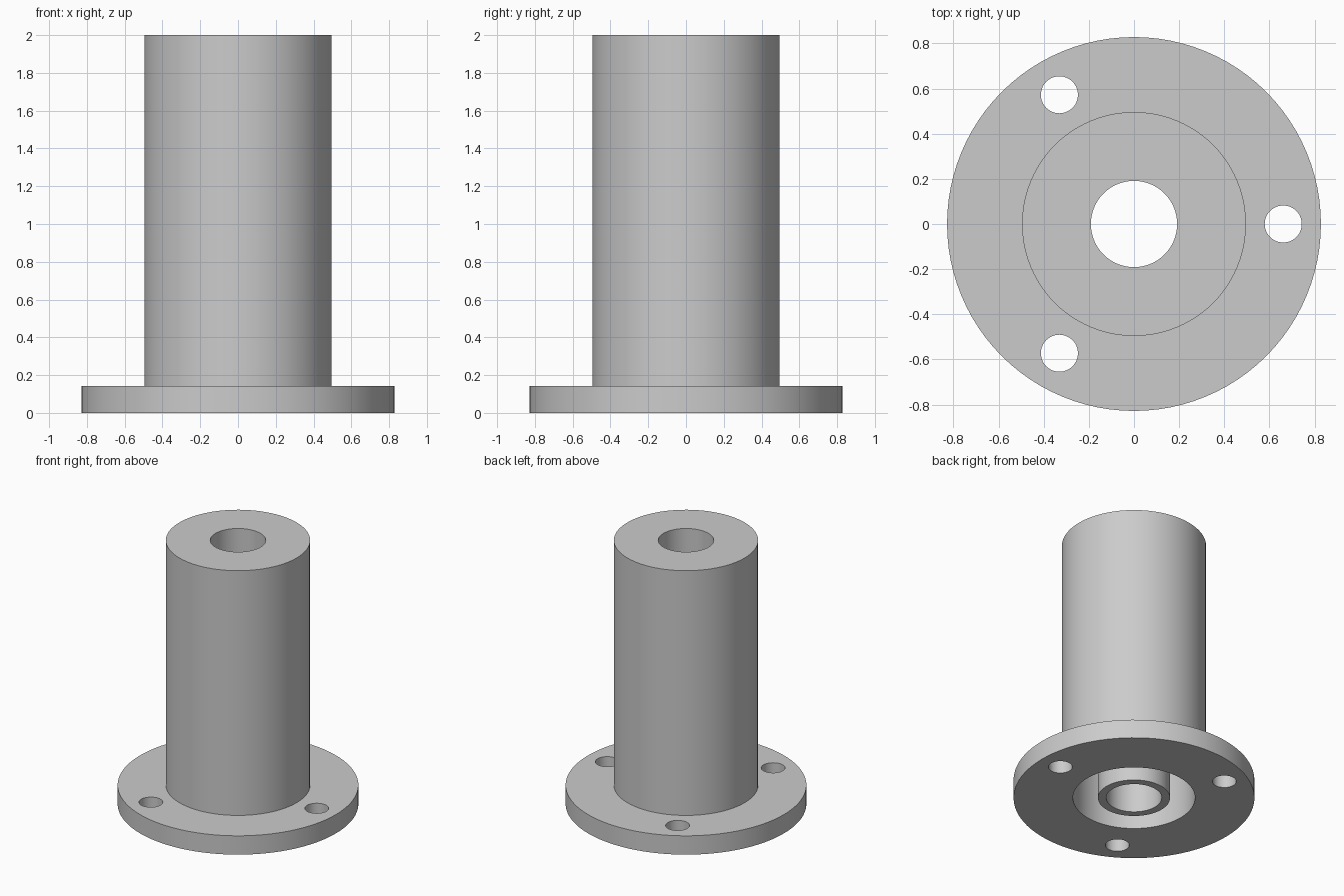
import bpy
import bmesh
import math
from mathutils import Vector

default = bpy.data.objects.get("Cube")
if default:
    bpy.data.objects.remove(default, do_unlink=True)

SEGMENTS = 96
HEIGHT = 2.0
FLANGE_R, FLANGE_H = 0.828, 0.143
POST_R, CAVITY_R = 0.496, 0.42
TUBE_R, BORE_R = 0.248, 0.191
CAP = 0.13
HOLE_R, HOLE_RING = 0.082, 0.661

grey = bpy.data.materials.new("plain grey")
grey.use_nodes = True
colour = (0.6, 0.6, 0.6, 1.0)
grey.diffuse_color = colour
grey.node_tree.nodes["Principled BSDF"].inputs["Base Color"].default_value = colour


def lathe(name, profile):
    """Revolve a closed (radius, height) outline around the z axis."""
    bm = bmesh.new()
    verts = [bm.verts.new((r, 0, z)) for r, z in profile]
    edges = [bm.edges.new((a, b)) for a, b in zip(verts, verts[1:] + verts[:1])]
    bmesh.ops.spin(bm, geom=verts + edges, cent=(0, 0, 0), axis=(0, 0, 1),
                   angle=math.tau, steps=SEGMENTS, use_duplicate=False)
    bmesh.ops.remove_doubles(bm, verts=bm.verts, dist=1e-5)
    bmesh.ops.recalc_face_normals(bm, faces=bm.faces)
    mesh = bpy.data.meshes.new(name)
    bm.to_mesh(mesh)
    bm.free()
    mesh.materials.append(grey)
    obj = bpy.data.objects.new(name, mesh)
    bpy.context.collection.objects.link(obj)
    return obj


# Flanged post: hollow from below, with a central tube hanging from the cap
body = lathe("flanged_post", [
    (BORE_R, 0), (TUBE_R, 0),
    (TUBE_R, HEIGHT - CAP), (CAVITY_R, HEIGHT - CAP),
    (CAVITY_R, 0), (FLANGE_R, 0),
    (FLANGE_R, FLANGE_H), (POST_R, FLANGE_H),
    (POST_R, HEIGHT), (BORE_R, HEIGHT),
])

# Three screw holes through the flange
bpy.context.view_layer.objects.active = body
for i in range(3):
    angle = math.tau * i / 3
    spot = Vector((math.cos(angle), math.sin(angle), 0)) * HOLE_RING
    spot.z = FLANGE_H / 2
    bpy.ops.mesh.primitive_cylinder_add(vertices=48, radius=HOLE_R,
                                        depth=FLANGE_H * 2, location=spot)
    cutter = bpy.context.object
    cutter.name = "screw_hole_cutter"
    cutter.hide_render = True
    cutter.data.materials.append(grey)
    cut = body.modifiers.new("screw_hole", 'BOOLEAN')
    cut.operation = 'DIFFERENCE'
    cut.solver = 'EXACT'
    cut.object = cutter
    bpy.context.view_layer.objects.active = body
    bpy.ops.object.modifier_apply(modifier=cut.name)
    bpy.data.objects.remove(cutter, do_unlink=True)

# Smooth round walls with crisp rims
bpy.ops.object.select_all(action='DESELECT')
body.select_set(True)
bpy.context.view_layer.objects.active = body
bpy.ops.object.shade_smooth_by_angle(angle=math.radians(30))
